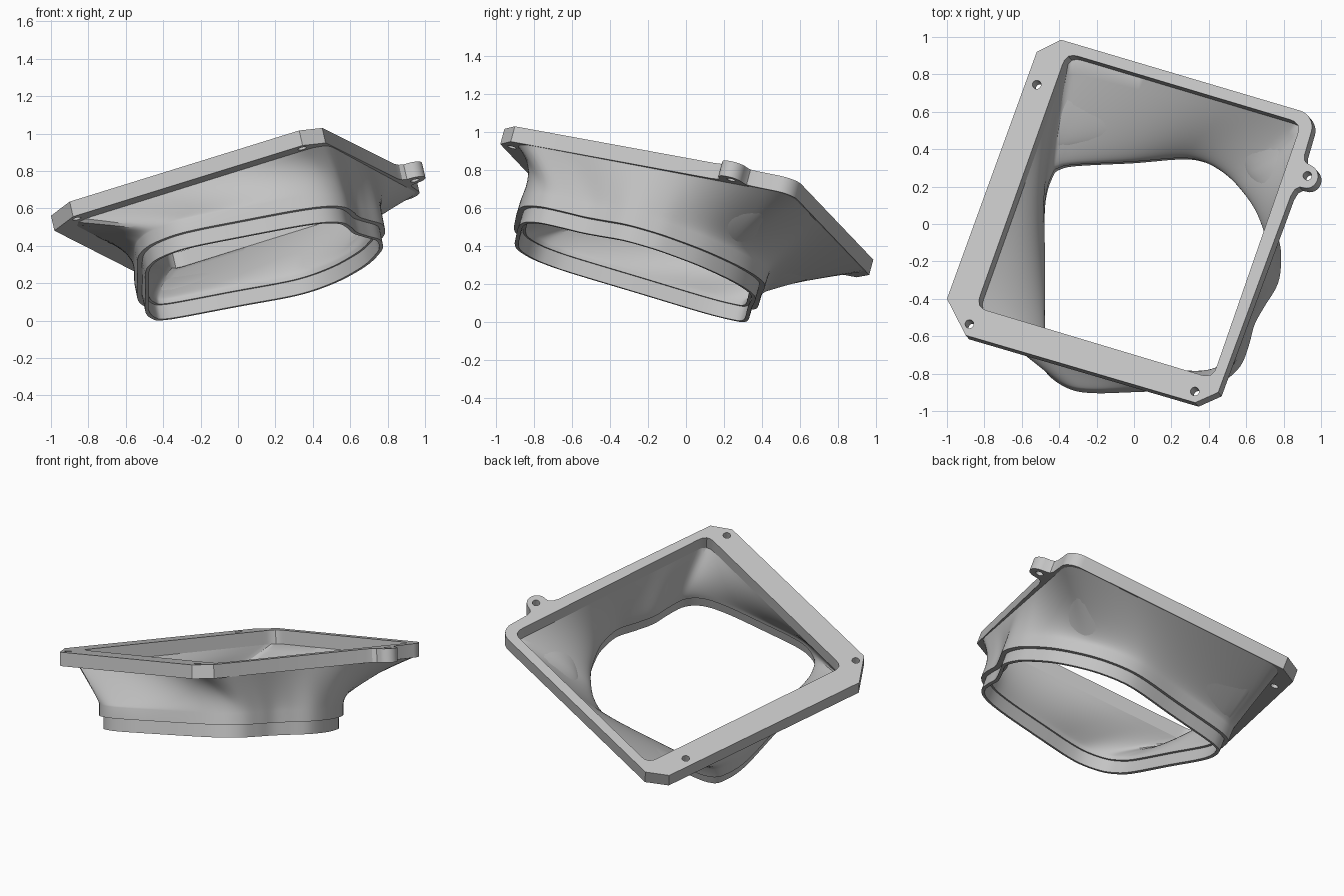
import bpy, bmesh, math
from mathutils import Vector

if "Cube" in bpy.data.objects:
    bpy.data.objects.remove(bpy.data.objects["Cube"])

grey = bpy.data.materials.new("light grey")
grey.use_nodes = True
grey.diffuse_color = (0.55, 0.55, 0.55, 1)
grey.node_tree.nodes["Principled BSDF"].inputs["Base Color"].default_value = (0.55, 0.55, 0.55, 1)

PER_SIDE = 48
THICK = 0.085
STEP = 0.08


class Plane:
    """Sloped plane z = a + b*x + c*y with offsets along its normal."""
    def __init__(self, a, b, c):
        self.a, self.b, self.c = a, b, c
        self.normal = Vector((-b, -c, 1)).normalized()

    def at(self, p, h=0.0):
        return Vector((p[0], p[1], self.a + self.b * p[0] + self.c * p[1])) + self.normal * h


top_plane = Plane(0.684, 0.231, -0.269)
low_plane = Plane(0.177, 0.205, -0.3)


def resample(path, marks):
    """Closed path resampled evenly between the marked corners."""
    out, count = [], len(path)
    for i, start in enumerate(marks):
        end = marks[(i + 1) % len(marks)]
        steps = (end - start) % count
        seg = [path[(start + k) % count] for k in range(steps + 1)]
        lengths = [(q - p).length for p, q in zip(seg, seg[1:])]
        total = sum(lengths)
        for k in range(PER_SIDE):
            d, j = total * k / PER_SIDE, 0
            while d > lengths[j] and j < len(lengths) - 1:
                d -= lengths[j]
                j += 1
            out.append(seg[j].lerp(seg[j + 1], min(1, d / lengths[j])))
    return out


def rounded(corners, r):
    """Polygon with rounded corners, and the index of each corner's middle."""
    path, marks = [], []
    for i, c in enumerate(corners):
        a = c + (corners[i - 1] - c).normalized() * r
        b = c + (corners[(i + 1) % len(corners)] - c).normalized() * r
        marks.append(len(path) + 4)
        for k in range(9):
            t = k / 8
            path.append(a.lerp(c, t).lerp(c.lerp(b, t), t))
    return path, marks


def smooth_loop(pts, sub=6):
    """Closed Catmull-Rom curve."""
    out, n = [], len(pts)
    for i in range(n):
        p0, p1, p2, p3 = (pts[(i + k) % n] for k in (-1, 0, 1, 2))
        for s in range(sub):
            t = s / sub
            out.append(0.5 * (2 * p1 + (p2 - p0) * t + (2 * p0 - 5 * p1 + 4 * p2 - p3) * t * t
                              + (3 * p1 - p0 - 3 * p2 + p3) * t ** 3))
    return out


def offset(loop, d):
    """Clockwise loop moved outwards by d."""
    out, n = [], len(loop)
    for i, p in enumerate(loop):
        t = (loop[(i + 1) % n] - loop[i - 1]).normalized()
        out.append(p + Vector((-t.y, t.x)) * d)
    return out


def arc(x, y, r, start, end, steps):
    """Points on a circle, angles in degrees."""
    angles = [math.radians(start + (end - start) * k / steps) for k in range(steps + 1)]
    return [Vector((x + r * math.cos(a), y + r * math.sin(a))) for a in angles]


def finish(bm, name):
    bmesh.ops.recalc_face_normals(bm, faces=bm.faces)
    mesh = bpy.data.meshes.new(name)
    bm.to_mesh(mesh)
    bm.free()
    mesh.materials.append(grey)
    obj = bpy.data.objects.new(name, mesh)
    bpy.context.collection.objects.link(obj)
    bpy.ops.object.select_all(action='DESELECT')
    obj.select_set(True)
    bpy.context.view_layer.objects.active = obj
    bpy.ops.object.shade_smooth_by_angle(angle=math.radians(30))


def vecs(pairs):
    return [Vector(p) for p in pairs]


# Square opening in the flange, clockwise from the back left corner
opening = resample(*rounded(vecs([(-0.36, 0.915), (0.895, 0.54), (0.42, -0.825), (-0.845, -0.445)]), 0.06))

# Outline of the lower spigot, same corner order
spigot_pts = vecs([
    (-0.45, 0.265), (-0.4, 0.31), (-0.3, 0.33), (0, 0.345), (0.25, 0.365), (0.38, 0.35), (0.5, 0.29),
    (0.6, 0.2), (0.7, 0.06), (0.76, -0.1), (0.775, -0.2), (0.76, -0.33), (0.69, -0.45), (0.635, -0.55),
    (0.605, -0.66), (0.56, -0.77), (0.465, -0.845), (0.3, -0.88), (0, -0.895), (-0.2, -0.9),
    (-0.32, -0.88), (-0.42, -0.815), (-0.47, -0.73), (-0.495, -0.6), (-0.495, -0.25), (-0.495, 0.1)])
spigot = resample(smooth_loop(spigot_pts), [k * 6 for k in (0, 7, 15, 21)])


def low_ring(d, h):
    return [low_plane.at(p, h) for p in offset(spigot, d)]


def flare(low_d, low_h, top_d, bend, steps=14):
    """Rings leaving the collar squarely and sweeping out to the flange."""
    start = low_ring(low_d, low_h)
    end = [top_plane.at(p, -THICK) for p in offset(opening, top_d)]
    rings = []
    for k in range(steps + 1):
        t = k / steps
        ring = []
        for a, b in zip(start, end):
            mid = a + low_plane.normal * max(0.015, bend * (b.z - a.z))
            ring.append(a.lerp(mid, t).lerp(mid.lerp(b, t), t))
        rings.append(ring)
    return rings


# Duct body: spigot, collar and flared wall, then back down inside to a small ledge
rings = [low_ring(0, 0), low_ring(0, STEP), low_ring(0.027, STEP)]
rings += flare(0.027, 0.15, 0.05, 0.3)
rings += flare(-0.035, 0.1, 0.0, 0.2)[::-1]
rings += [low_ring(-0.035, STEP), low_ring(-0.02, STEP), low_ring(-0.02, 0)]
bm = bmesh.new()
grid = [[bm.verts.new(p) for p in ring] for ring in rings]
for i, row in enumerate(grid):
    nxt = grid[(i + 1) % len(grid)]
    for j in range(len(row)):
        k = (j + 1) % len(row)
        bm.faces.new((row[j], row[k], nxt[k], nxt[j]))
finish(bm, "duct_body")

# Flange plate with clipped corners, one round corner and a side lug
outline = vecs([(-0.52, 0.92), (-0.39, 0.985)])
outline += arc(0.862, 0.52, 0.09, 74, -17, 8)
outline += vecs([(0.912, 0.37), (0.912, 0.34), (0.925, 0.325)])
outline += arc(0.92, 0.255, 0.064, 60, -90, 12)
outline += vecs([(0.885, 0.198), (0.86, 0.185), (0.838, 0.15), (0.45, -0.9), (0.327, -0.955),
                 (-0.9, -0.595), (-1.0, -0.4)])
loops = [outline, opening]
for x, y in ((-0.52, 0.745), (-0.88, -0.535), (0.325, -0.895), (0.927, 0.258)):
    loops.append(arc(x, y, 0.023, 0, 342, 19))
bm = bmesh.new()
edges = []
for loop in loops:
    vs = [bm.verts.new((p.x, p.y, 0)) for p in loop]
    edges += [bm.edges.new((vs[i - 1], vs[i])) for i in range(len(vs))]
bmesh.ops.triangle_fill(bm, use_beauty=True, use_dissolve=False, edges=edges, normal=(0, 0, 1))
made = bmesh.ops.extrude_face_region(bm, geom=bm.faces[:], use_keep_orig=True)
lower = {v for v in made["geom"] if isinstance(v, bmesh.types.BMVert)}
for v in bm.verts:
    v.co = top_plane.at(v.co, -THICK if v in lower else 0)
finish(bm, "flange")
